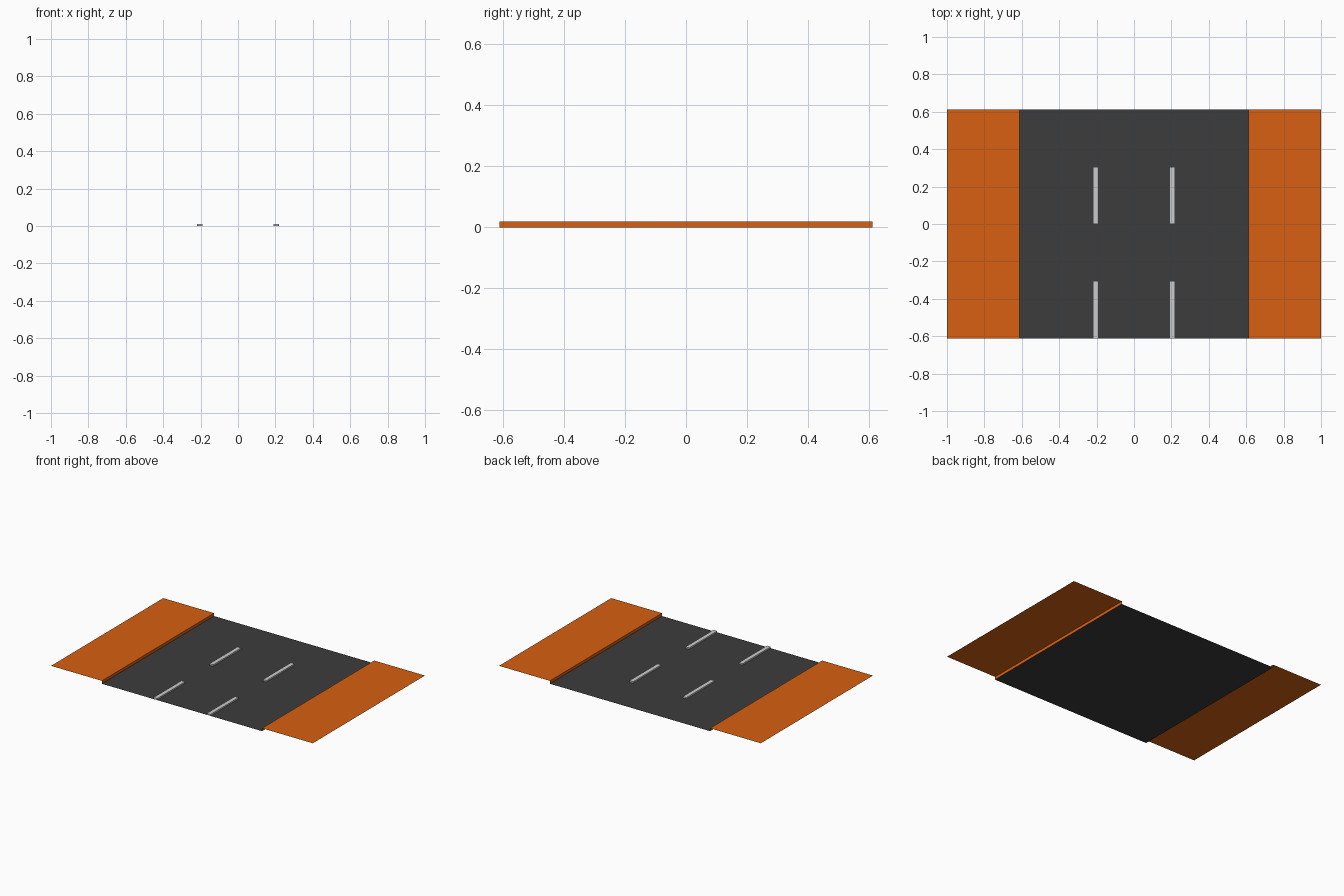
import bpy

if "Cube" in bpy.data.objects:
    bpy.data.objects.remove(bpy.data.objects["Cube"])

HALF = 0.612      # half size of the square road surface
CURB = 0.636      # outer edge of the curb
TOP = 0.02        # pavement height


def material(name, color):
    m = bpy.data.materials.new(name)
    m.diffuse_color = (*color, 1.0)
    m.use_nodes = True
    m.node_tree.nodes["Principled BSDF"].inputs["Base Color"].default_value = m.diffuse_color
    return m


def add_mesh(name, verts, faces, mat=None):
    me = bpy.data.meshes.new(name)
    me.from_pydata(verts, [], faces)
    me.update()
    ob = bpy.data.objects.new(name, me)
    bpy.context.collection.objects.link(ob)
    if mat:
        me.materials.append(mat)
    return ob


def strip(name, profile, mat):
    """Open sheet: an x/z profile (running left to right) swept along y."""
    verts = [(x, y, z) for x, z in profile for y in (-HALF, HALF)]
    faces = [(2 * i, 2 * i + 2, 2 * i + 3, 2 * i + 1) for i in range(len(profile) - 1)]
    return add_mesh(name, verts, faces, mat)


orange = material("pavement_orange", (0.68, 0.115, 0.006))
asphalt = material("asphalt", (0.045, 0.045, 0.045))

# Road surface
strip("road_surface", [(-HALF, 0), (HALF, 0)], asphalt)

# Raised pavement and curb on both sides
for side, label in ((-1, "left"), (1, "right")):
    pavement = [(side * 1.0, TOP), (side * CURB, TOP)]
    curb = [(side * CURB, TOP), (side * HALF, TOP), (side * HALF, 0)]
    if side > 0:
        pavement.reverse()
        curb.reverse()
    strip(label + "_pavement", pavement, orange)
    strip(label + "_curb", curb, orange)

# Dashed lane markings: thin raised bars, open underneath
W, H, L = 0.014, 0.01, HALF / 2
for x, label in ((-HALF / 3, "left"), (HALF / 3, "right")):
    for n, y0 in enumerate((-HALF, 0.0)):
        y1 = y0 + L
        ring = [(x - W, y0), (x + W, y0), (x + W, y1), (x - W, y1)]
        verts = [(px, py, z) for z in (0, H) for px, py in ring]
        faces = [(i, (i + 1) % 4, (i + 1) % 4 + 4, i + 4) for i in range(4)]
        add_mesh(f"{label}_lane_dash_{n + 1}", verts, faces + [(4, 5, 6, 7)])
